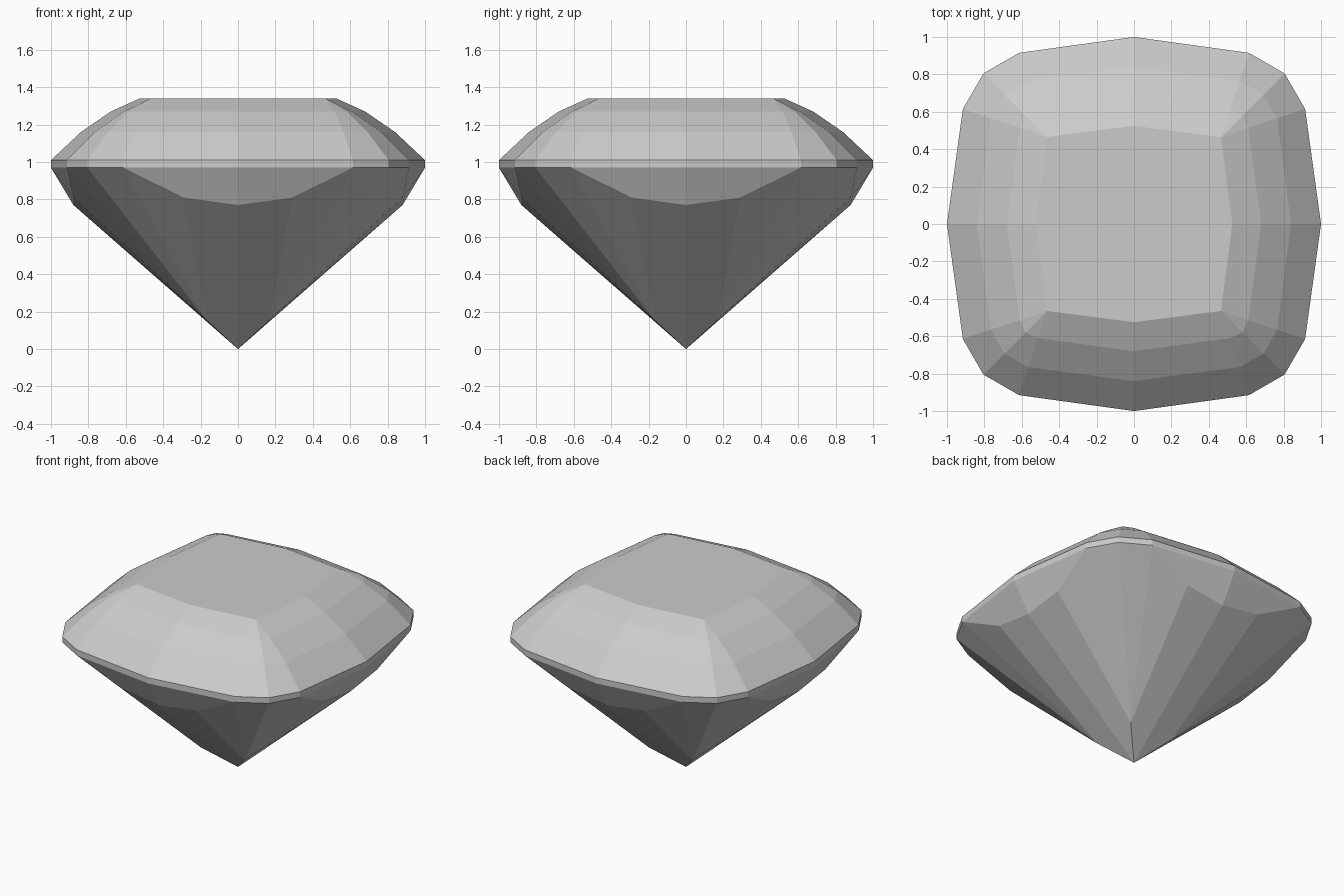
import bpy
import bmesh
from mathutils import Matrix, Vector

cube = bpy.data.objects.get("Cube")
if cube:
    bpy.data.objects.remove(cube, do_unlink=True)

stone = bpy.data.materials.new("pale grey stone")
stone.use_nodes = True
stone.diffuse_color = (0.6, 0.6, 0.6, 1)
stone.node_tree.nodes["Principled BSDF"].inputs["Base Color"].default_value = stone.diffuse_color


def half_profile(mid, side, corner, z):
    """Points from the middle of the front side round to the front left corner."""
    return [Vector((0, -mid, z)), Vector((side[0], -side[1], z)), Vector((corner, -corner, z))]


# Levels from the table down to the underside of the girdle
levels = [
    half_profile(0.525, (0.465, 0.465), 0.465, 1.34),
    half_profile(0.68, (0.515, 0.61), 0.58, 1.27),
    half_profile(0.84, (0.565, 0.765), 0.693, 1.16),
    half_profile(1.0, (0.615, 0.915), 0.805, 1.01),
    half_profile(1.0, (0.615, 0.915), 0.805, 0.97),
]
centre_top = Vector((0, 0, 1.34))
middle, side, corner = levels[-1]

# Pavilion points: lower edge of the break facet, corner fan point and culet
break_mid = Vector((0, -0.88, 0.77))
break_side = Vector((0.29, -0.88, 0.81))
fan_point = Vector((0.17, -0.17, 0.157))
culet = Vector((0, 0, 0))

# One eighth of the stone
facets = []
for upper, lower in zip(levels, levels[1:]):
    for i in range(2):
        facets.append([upper[i], lower[i], lower[i + 1], upper[i + 1]])
facets += [
    [centre_top, levels[0][0], levels[0][2]],
    [middle, break_mid, break_side, side],
    [side, break_side, fan_point],
    [side, fan_point, corner],
    [break_mid, culet, fan_point, break_side],
]

# Mirror the eighth and turn it round the four sides
bm = bmesh.new()
for quarter in range(4):
    turn = Matrix.Rotation(quarter * 1.5707963, 3, "Z")
    for flip in (1, -1):
        mirror = Matrix.Diagonal((flip, 1, 1))
        for facet in facets:
            points = []
            for p in facet:
                if p not in points:
                    points.append(p)
            bm.faces.new([bm.verts.new(turn @ mirror @ p) for p in points])

bmesh.ops.remove_doubles(bm, verts=bm.verts, dist=0.001)

# Merge the table into a single face
table = [f for f in bm.faces if all(v.co.z > 1.339 for v in f.verts)]
bmesh.ops.dissolve_faces(bm, faces=table, use_verts=False)
bmesh.ops.recalc_face_normals(bm, faces=bm.faces)

mesh = bpy.data.meshes.new("cut_gemstone")
bm.to_mesh(mesh)
bm.free()
mesh.materials.append(stone)
gem = bpy.data.objects.new("cut_gemstone", mesh)
bpy.context.collection.objects.link(gem)
